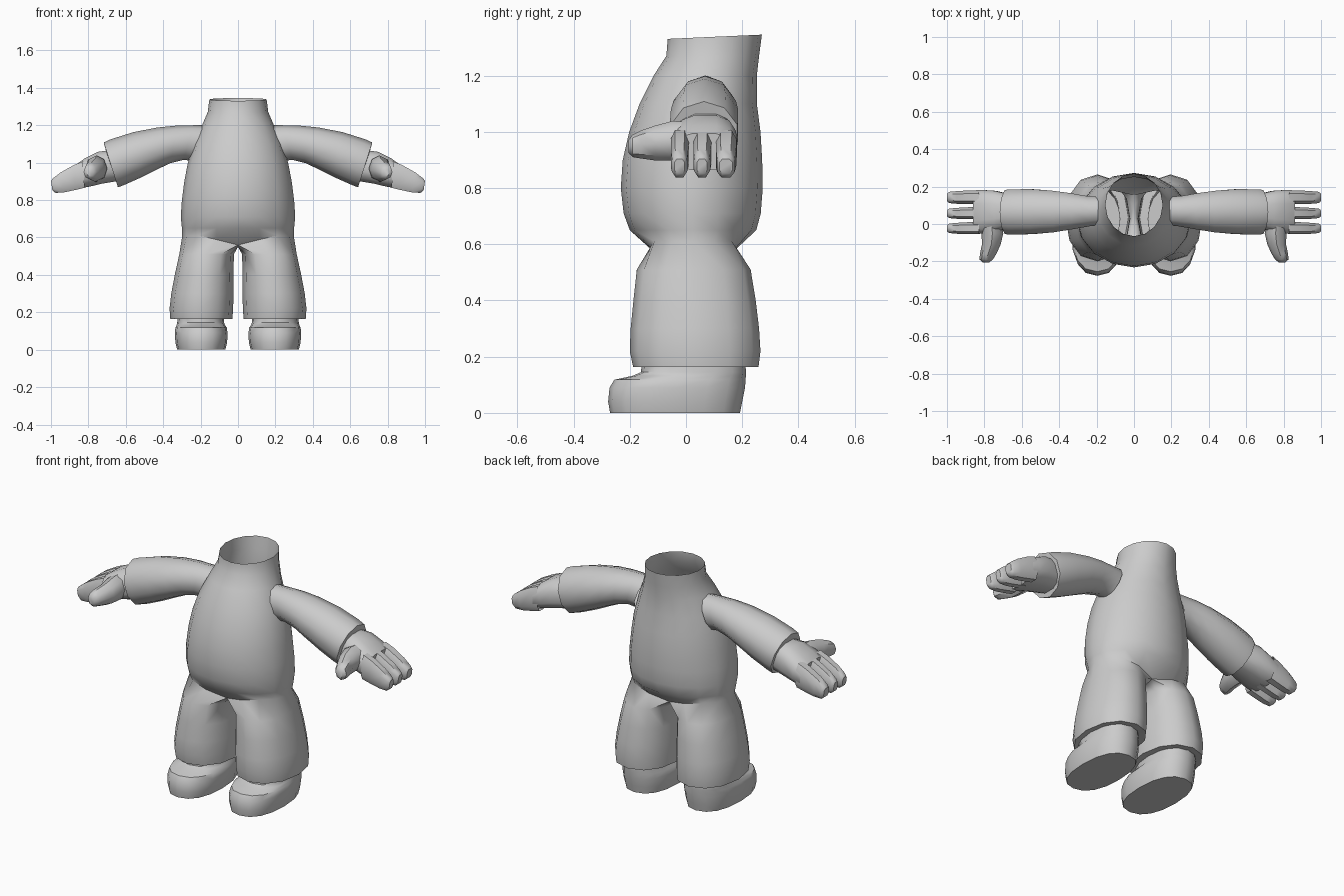
import bpy, bmesh, math
from mathutils import Vector

if "Cube" in bpy.data.objects:
    bpy.data.objects.remove(bpy.data.objects["Cube"])

GREY = (0.6, 0.6, 0.6, 1)
mat = bpy.data.materials.new("plain grey")
mat.use_nodes = True
mat.diffuse_color = GREY
mat.node_tree.nodes["Principled BSDF"].inputs["Base Color"].default_value = GREY


def soft(t, power):
    """Cosine and sine pulled towards a box when power is below one."""
    c, s = math.cos(t), math.sin(t)
    return (math.copysign(abs(c) ** power, c), math.copysign(abs(s) ** power, s))


def level(z, x0, x1, y0, y1, angles, power=1.0):
    """Points of a horizontal oval ring."""
    pts = []
    for a in angles:
        c, s = soft(math.radians(a), power)
        pts.append(Vector(((x0 + x1) / 2 + c * (x1 - x0) / 2,
                           (y0 + y1) / 2 + s * (y1 - y0) / 2, z)))
    return pts


def slice_x(tx, tz, bx, bz, y0, y1, n=10, power=1.0):
    """Points of an upright ring between a top and a bottom point."""
    top, bot = Vector((tx, 0, tz)), Vector((bx, 0, bz))
    mid = (top + bot) / 2 + Vector((0, (y0 + y1) / 2, 0))
    pts = []
    for i in range(n):
        c, s = soft(math.tau * (i + (0.5 if power < 1 else 0)) / n, power)
        pts.append(mid + (top - bot) / 2 * c + Vector((0, (y1 - y0) / 2 * s, 0)))
    return pts


def bridge(bm, a, b, closed=True):
    n = len(a)
    for i in range(n if closed else n - 1):
        j = (i + 1) % n
        bm.faces.new((a[i], a[j], b[j], b[i]))


def loft(bm, rings, cap_start=False, cap_end=False):
    rows = [[bm.verts.new(p) for p in r] for r in rings]
    for a, b in zip(rows, rows[1:]):
        bridge(bm, a, b)
    if cap_start:
        bm.faces.new(rows[0])
    if cap_end:
        bm.faces.new(rows[-1])


def finish(bm, name, angle=45):
    """Make a left-side mesh into a smooth mirrored object."""
    bmesh.ops.recalc_face_normals(bm, faces=bm.faces)
    me = bpy.data.meshes.new(name)
    bm.to_mesh(me)
    bm.free()
    me.materials.append(mat)
    ob = bpy.data.objects.new(name, me)
    bpy.context.collection.objects.link(ob)
    bpy.ops.object.select_all(action='DESELECT')
    ob.select_set(True)
    bpy.context.view_layer.objects.active = ob
    bpy.ops.object.shade_smooth_by_angle(angle=math.radians(angle))
    m = ob.modifiers.new("mirror", 'MIRROR')
    m.use_clip = True
    m.merge_threshold = 0.0005
    return ob


# Suit: half torso open at the neck, running down into one trouser leg
bm = bmesh.new()
half = [-90 + 22.5 * i for i in range(9)]
torso = [(1.338, .153, -.065, .27), (1.27, .162, -.07, .26), (1.2, .192, -.115, .252),
         (1.1, .237, -.165, .252), (1.0, .268, -.202, .265), (.9, .287, -.225, .271),
         (.8, .3, -.232, .273), (.71, .306, -.222, .266), (.65, .3, -.2, .25)]
rows = []
for z, hw, y0, y1 in torso:
    pts = level(z, -hw, hw, y0, y1, half)
    for p in pts:
        p.x = 0 if abs(p.x) < 1e-4 else p.x
        if z > 1.3:
            p.z += (p.y - .1) * .045
    rows.append([bm.verts.new(p) for p in pts])
# Seat ring dips towards the crotch
seat = level(.61, -.298, .298, -.17, .22, half)
for p in seat:
    k = max(0, 1 - abs(p.x) / .2)
    p.z -= .05 * k
    p.y -= (p.y - .03) * .35 * k
    p.x = 0 if abs(p.x) < 1e-4 else p.x
rows.append([bm.verts.new(p) for p in seat])
for a, b in zip(rows, rows[1:]):
    bridge(bm, a, b, closed=False)
crotch = [bm.verts.new((0, y, .55)) for y in (.1, .03, -.04)]
prev = rows[-1] + crotch
around = [-120 + 30 * i for i in range(12)]
legs = [(.51, .022, .314, -.175, .23), (.4, .024, .338, -.187, .248),
        (.3, .024, .357, -.197, .26), (.22, .026, .366, -.2, .265),
        (.163, .03, .362, -.188, .258), (.168, .075, .325, -.165, .215)]
for leg in legs:
    row = [bm.verts.new(p) for p in level(*leg, around, .93)]
    bridge(bm, prev, row)
    prev = row
finish(bm, "suit")

# Sleeves with a turned-in cuff
bm = bmesh.new()
loft(bm, [slice_x(*s) for s in (
    (.18, 1.2, .25, 1.01, -.01, .15), (.24, 1.2, .29, 1.015, -.02, .155),
    (.33, 1.198, .36, .998, -.035, .17), (.43, 1.188, .43, .965, -.05, .183),
    (.56, 1.163, .52, .92, -.06, .192), (.68, 1.125, .61, .88, -.063, .192),
    (.718, 1.108, .642, .868, -.06, .188), (.705, 1.06, .65, .9, -.03, .165))])
finish(bm, "sleeves")

# Hands: palm, three fingers and a thumb
bm = bmesh.new()
loft(bm, [slice_x(*s, 12, .75) for s in (
    (.68, 1.07, .64, .9, -.02, .16), (.75, 1.06, .73, .885, -.045, .18),
    (.82, 1.025, .8, .868, -.055, .185), (.86, .995, .85, .862, -.055, .183))],
    cap_end=True)
for y0, y1 in ((-.056, .012), (.024, .092), (.104, .182)):
    loft(bm, [slice_x(*s, 8, .7) for s in (
        (.83, 1.01, .82, .862, y0, y1), (.88, .99, .87, .85, y0, y1),
        (.95, .95, .93, .838, y0 + .002, y1 - .004),
        (.99, .918, .975, .836, y0 + .006, y1 - .008),
        (1.0, .905, .992, .85, y0 + .014, y1 - .016))], cap_end=True)
thumb = [(.04, .765, .965, .06, .07), (-.05, .757, .968, .058, .07),
         (-.11, .763, .96, .05, .062), (-.16, .78, .955, .044, .05),
         (-.19, .79, .95, .036, .04), (-.205, .792, .948, .018, .022)]
loft(bm, [[Vector((x + rx * math.cos(t), y, z + rz * math.sin(t)))
           for t in [math.tau * i / 8 for i in range(8)]]
          for y, x, z, rx, rz in thumb], cap_end=True)
finish(bm, "hands")

# Shoes with a low rounded toe
bm = bmesh.new()
ring = [22.5 * i for i in range(16)]
loft(bm, [level(*s, ring, .85) for s in (
    (0, .068, .325, -.27, .192), (.04, .058, .335, -.277, .2),
    (.09, .056, .337, -.272, .21), (.118, .06, .335, -.255, .212),
    (.132, .07, .328, -.19, .213), (.145, .074, .325, -.16, .213),
    (.175, .076, .322, -.158, .212))], cap_start=True)
finish(bm, "shoes")
